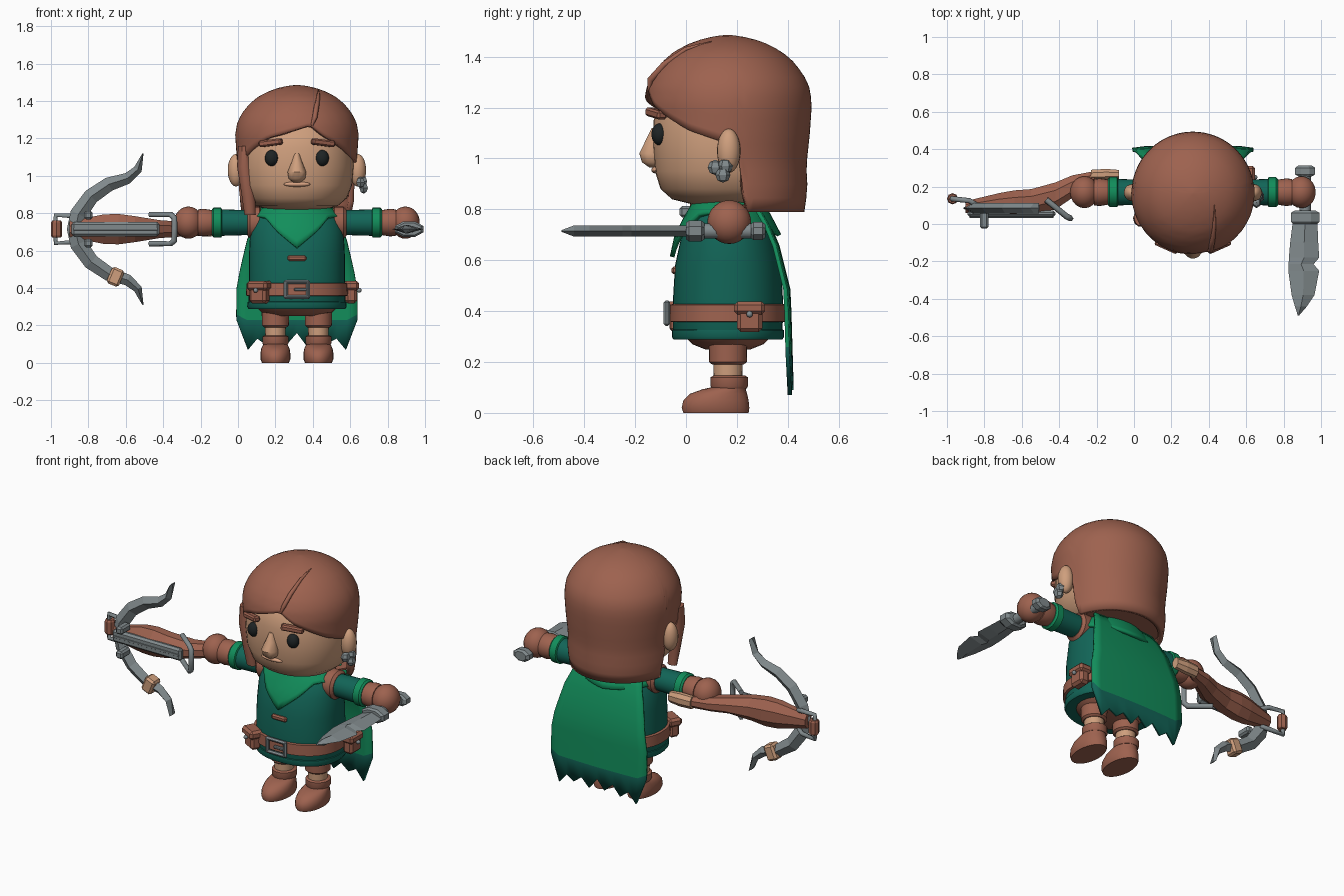
import bpy, bmesh, math
from mathutils import Vector, Euler

if "Cube" in bpy.data.objects:
    bpy.data.objects.remove(bpy.data.objects["Cube"])

CX, CY = 0.315, 0.165   # body axis


def mat(name, rgb):
    m = bpy.data.materials.new(name)
    m.diffuse_color = (*rgb, 1)
    m.use_nodes = True
    m.node_tree.nodes["Principled BSDF"].inputs["Base Color"].default_value = m.diffuse_color
    return m


BROWN = mat("russet brown", (0.34, 0.122, 0.078))
SKIN = mat("skin tan", (0.62, 0.345, 0.205))
LIP = mat("lip", (0.68, 0.36, 0.22))
BRIGHT = mat("bright green", (0.006, 0.27, 0.105))
DARK = mat("dark green", (0.006, 0.13, 0.096))
STEEL = mat("steel grey", (0.22, 0.255, 0.265))
BLACK = mat("eye black", (0.013, 0.017, 0.018))


def finish(name, bm, m, smooth=40):
    bmesh.ops.recalc_face_normals(bm, faces=bm.faces)
    me = bpy.data.meshes.new(name)
    bm.to_mesh(me)
    bm.free()
    ob = bpy.data.objects.new(name, me)
    bpy.context.collection.objects.link(ob)
    me.materials.append(m)
    if smooth:
        bpy.ops.object.select_all(action='DESELECT')
        ob.select_set(True)
        bpy.context.view_layer.objects.active = ob
        bpy.ops.object.shade_smooth_by_angle(angle=math.radians(smooth))
    return ob


def skin_rings(bm, rings, caps=True, closed=True):
    for a, b in zip(rings, rings[1:]):
        n = len(a)
        for i in range(n if closed else n - 1):
            j = (i + 1) % n
            bm.faces.new((a[i], a[j], b[j], b[i]))
    if caps:
        bm.faces.new(rings[0])
        bm.faces.new(rings[-1])


def loft(name, secs, m, axis='z', n=24, power=2.0, turn=0.0, smooth=40):
    """Sections (t, c1, c2, r1, r2) stacked along an axis."""
    bm, rings = bmesh.new(), []
    for t, c1, c2, r1, r2 in secs:
        ring = []
        for i in range(n):
            a = 2 * math.pi * (i + turn) / n
            c, s = math.cos(a), math.sin(a)
            u = c1 + r1 * math.copysign(abs(c) ** (2 / power), c)
            v = c2 + r2 * math.copysign(abs(s) ** (2 / power), s)
            ring.append(bm.verts.new({'z': (u, v, t), 'x': (t, u, v), 'y': (u, t, v)}[axis]))
        rings.append(ring)
    skin_rings(bm, rings)
    return finish(name, bm, m, smooth)


def body(name, secs, m, **k):
    return loft(name, [(z, CX, CY, rx, ry) for z, rx, ry in secs], m, **k)


def ball(name, loc, r, m, seg=20, smooth=40):
    bm = bmesh.new()
    bmesh.ops.create_uvsphere(bm, u_segments=seg, v_segments=seg * 2 // 3, radius=1)
    for v in bm.verts:
        v.co = Vector((v.co.x * r[0], v.co.y * r[1], v.co.z * r[2])) + Vector(loc)
    return finish(name, bm, m, smooth)


def box(name, loc, size, m, rot=(0, 0, 0), bevel=0.008):
    bm = bmesh.new()
    bmesh.ops.create_cube(bm, size=1)
    for v in bm.verts:
        v.co = Vector((v.co.x * size[0], v.co.y * size[1], v.co.z * size[2]))
    bmesh.ops.bevel(bm, geom=bm.edges[:], offset=bevel, segments=1, affect='EDGES')
    e = Euler(rot).to_matrix()
    for v in bm.verts:
        v.co = e @ v.co + Vector(loc)
    return finish(name, bm, m, 0)


def tube(name, pts, r, m):
    cu = bpy.data.curves.new(name, 'CURVE')
    cu.dimensions, cu.bevel_depth, cu.bevel_resolution, cu.use_fill_caps = '3D', r, 1, True
    sp = cu.splines.new('POLY')
    sp.points.add(len(pts) - 1)
    for p, q in zip(sp.points, pts):
        p.co = (*q[:3], 1)
        p.radius = q[3] if len(q) > 3 else 1
    ob = bpy.data.objects.new(name, cu)
    bpy.context.collection.objects.link(ob)
    cu.materials.append(m)
    bpy.ops.object.select_all(action='DESELECT')
    ob.select_set(True)
    bpy.context.view_layer.objects.active = ob
    bpy.ops.object.convert(target='MESH')


def interp(keys, x):
    if x <= keys[0][0]:
        return keys[0][1]
    for (a, p), (b, q) in zip(keys, keys[1:]):
        if x <= b:
            return p + (q - p) * (x - a) / (b - a)
    return keys[-1][1]


# Head and face
body("head", [(.82, .15, .14), (.84, .22, .22), (.88, .267, .265), (.95, .295, .287), (1.05, .305, .295),
              (1.15, .3, .292), (1.25, .27, .265), (1.33, .18, .18)], SKIN, n=40, power=2.2)
loft("nose", [(.965, CX, -.125, .02, .02), (.985, CX, -.132, .044, .042), (1.02, CX, -.135, .05, .05),
              (1.07, CX, -.125, .03, .035), (1.12, CX, -.115, .014, .02)], SKIN, n=14)
ball("mouth", (CX, -.118, .955), (.072, .018, .014), LIP)
for s in (-1, 1):
    ball("eye", (CX + s * .135, -.104, 1.095), (.036, .032, .043), BLACK)
    box("eyebrow", (CX + s * .14, -.118, 1.177), (.13, .04, .034), BROWN, (0, s * .12, s * .42))
    ball("ear", (CX + s * .325, CY + .003, 1.03), (.045, .046, .087), SKIN)
for i, p in enumerate([(.655, .115, .965), (.672, .145, .935), (.668, .155, .97)]):
    ball("earring", p, (.026, .03, .03), STEEL, 6, 0)

# Hair shell: round profile, lower edge varies with the angle from the front
HAIR_R = [(.79, .3), (.88, .313), (.97, .308), (1.1, .322), (1.22, .33), (1.28, .32), (1.33, .297), (1.38, .258),
          (1.42, .212), (1.45, .156), (1.47, .1), (1.482, .045), (1.486, .002)]
EDGE = [(-3.2, .79), (-1.75, .79), (-1.65, 1.05), (-1.3, 1.07), (-1.0, 1.11), (-.8, 1.15), (-.5, 1.2), (.23, 1.27),
        (.5, 1.205), (.77, 1.16), (1.08, 1.11), (1.46, 1.07), (1.68, 1.05), (1.8, .79), (3.2, .79)]
bm, rings, N, ROWS = bmesh.new(), [], 96, 20
for k in range(ROWS + 1):
    ring = []
    for i in range(N):
        a = -math.pi + 2 * math.pi * i / N
        low = interp(EDGE, a)
        z = low + (1.486 - low) * math.sin(k / ROWS * math.pi / 2)
        r = interp(HAIR_R, z)
        ring.append(bm.verts.new((CX + r * math.sin(a), CY - r * math.cos(a), z)))
    rings.append(ring)
skin_rings(bm, rings, caps=False)
bm.faces.new(rings[-1])
hair = finish("hair", bm, BROWN, 40)
sol = hair.modifiers.new("thickness", 'SOLIDIFY')
sol.thickness, sol.offset = .03, -1
body("hair_inside", [(.81, .28, .28), (.82, .28, .28)], BROWN)
bpy.data.objects["hair_inside"].scale = (.9, .55, 1)
bpy.data.objects["hair_inside"].location = (.032, .2, .0)
tube("hair_part", [(.395, -.145, 1.27, .5), (.41, -.14, 1.31, 1), (.42, -.085, 1.37, 1), (.43, .0, 1.43, .7),
                   (.43, .1, 1.46, .2)], .014, BROWN)
loft("side_lock", [(.79, .065, .04, .03, .02), (.9, .055, .03, .036, .03), (1.05, .035, .03, .04, .045),
                   (1.16, .03, .04, .03, .05)], BROWN, n=10)

# Tunic, belt and collar
TORSO = [(.29, .25, .205), (.31, .26, .215), (.45, .256, .216), (.58, .256, .208), (.7, .25, .182),
         (.78, .225, .14), (.83, .16, .11), (.86, .12, .1)]
body("tunic", TORSO, DARK, n=40, power=2.2)
body("hem", [(.288, .258, .214), (.3, .266, .221), (.325, .264, .22), (.33, .25, .21)], DARK, n=40, power=2.2)
body("trousers", [(.25, .12, .09), (.27, .19, .14), (.3, .22, .17)], BROWN)
body("belt", [(.355, .25, .21), (.36, .272, .23), (.425, .27, .228), (.43, .25, .21)], BROWN, n=40, power=2.2)
for s in (-1, 1):
    box("buckle_side", (CX + s * .06, -.075, .392), (.022, .025, .1), STEEL)
    box("buckle_bar", (CX, -.075, .392 + s * .04), (.14, .025, .02), STEEL)
box("buckle_prong", (CX + .02, -.077, .392), (.07, .02, .016), STEEL, bevel=.004)
for x, y, turn in ((.605, .25, math.pi / 2), (.115, -.02, -.5)):
    box("pouch", (x, y, .37), (.1, .065, .105), BROWN, (0, 0, turn), .015)
    box("pouch_flap", (x, y, .412), (.122, .085, .052), BROWN, (0, 0, turn), .014)
    d = Vector((math.sin(turn), -math.cos(turn), 0)) * .043
    ball("pouch_stud", (x + d.x, y + d.y, .388), (.013, .013, .013), STEEL, 8)
box("chest_toggle", (CX, -.045, .56), (.1, .025, .03), BROWN)

COLLAR = [(-3.2, .7), (-1.6, .74), (-1.1, .79), (-.75, .78), (0, .615), (.75, .78), (1.1, .79), (1.6, .74), (3.2, .7)]
bm, rings = bmesh.new(), []
RX, RY = [(z, x) for z, x, y in TORSO], [(z, y) for z, x, y in TORSO]
for k in range(7):
    ring = []
    for i in range(48):
        a = -math.pi + 2 * math.pi * i / 48
        low = interp(COLLAR, a)
        z = low + (.86 - low) * k / 6
        ring.append(bm.verts.new((CX + (interp(RX, z) + .022) * math.sin(a), CY - (interp(RY, z) + .028) * math.cos(a), z)))
    rings.append(ring)
skin_rings(bm, rings, caps=False)
finish("collar", bm, BRIGHT).modifiers.new("thickness", 'SOLIDIFY').thickness = .018

# Cape with a ragged, darker bottom band
bm, rings = bmesh.new(), []
RAG = [.23, .07, .13, .09, .15, .1, .16, .09, .14, .1, .13, .07, .23]
CAPE_Y = [(.08, .412), (.48, .4), (.7, .345), (.83, .27)]
CAPE_W = [(.08, .315), (.25, .325), (.42, .322), (.65, .27), (.83, .2)]
for k in range(9):
    ring = []
    for i, low in enumerate(RAG):
        u = i / 6 - 1
        z = low if k == 0 else .23 + .6 * (k - 1) / 7 + (.03 if k == 1 and abs(u) > .9 else 0)
        ring.append(bm.verts.new((CX + u * interp(CAPE_W, z), interp(CAPE_Y, z) + .012 * (1 - u * u), z)))
    rings.append(ring)
skin_rings(bm, rings, caps=False, closed=False)
cape = finish("cape", bm, BRIGHT)
cape.data.materials.append(DARK)
for p in cape.data.polygons:
    p.material_index = int(p.index < len(RAG) - 1)
cape.modifiers.new("thickness", 'SOLIDIFY').thickness = .016

# Arms and legs, mirrored about the body axis
for s in (-1, 1):
    def arm(name, secs, m):
        loft(name, [(CX + s * d, .17, .75, r, r) for d, r in secs], m, 'x')
    arm("shoulder_pad", [(.19, .07), (.2, .085), (.25, .085), (.265, .07)], BROWN)
    arm("sleeve", [(.2, .065), (.38, .07), (.42, .072)], DARK)
    arm("sleeve_cuff", [(.4, .07), (.405, .08), (.445, .08), (.455, .07)], BRIGHT)
    arm("glove_cuff", [(.44, .062), (.46, .068), (.5, .074), (.53, .07)], BROWN)
    ball("fist", (CX + s * .58, .17, .75), (.077, .086, .086), BROWN)
    x = CX + s * .115

    def leg(name, secs, m):
        loft(name, [(z, x, cy, rx, ry) for z, cy, rx, ry in secs], m)
    leg("trouser_leg", [(.19, .165, .06, .062), (.2, .165, .072, .074), (.3, .165, .074, .076)], BROWN)
    leg("knee", [(.13, .165, .054, .056), (.21, .165, .056, .058)], SKIN)
    leg("boot", [(0, .118, .072, .128), (.02, .116, .08, .133), (.05, .118, .08, .128), (.075, .128, .076, .112),
                 (.093, .15, .068, .085), (.1, .168, .062, .07)], BROWN)
    leg("boot_cuff", [(.095, .17, .064, .068), (.105, .17, .07, .073), (.14, .17, .07, .073), (.147, .17, .06, .062)], BROWN)

# Dagger in the hand on the +x side
DX, DZ = .915, .715
edge = [(.02, .85, .98), (-.1, .835, .985), (-.18, .828, .99), (-.215, .827, .96), (-.25, .825, .99),
        (-.38, .843, .965), (-.44, .86, .925), (-.49, .876, .882)]
loft("dagger_blade", [(y, (a + b) / 2, DZ, (b - a) / 2, .022 if y > -.45 else .003) for y, a, b in edge],
     STEEL, 'y', 4, smooth=0)
loft("dagger_guard", [(.0, DX, DZ, .07, .035), (.012, DX, DZ, .082, .045), (.06, DX, DZ, .082, .045),
                      (.072, DX, DZ, .06, .035)], STEEL, 'y', 8, turn=.5, smooth=0)
loft("dagger_grip", [(.06, DX, DZ, .03, .03), (.27, DX, DZ, .03, .03)], STEEL, 'y', 10)
loft("dagger_pommel", [(.255, DX, DZ, .04, .03), (.265, DX, DZ, .058, .038), (.3, DX, DZ, .058, .038),
                       (.312, DX, DZ, .04, .028)], STEEL, 'y', 8, turn=.5, smooth=0)

# Crossbow in the hand on the -x side
BZ = .715
loft("crossbow_stock", [(x, cy, BZ, hy, hz) for x, cy, hy, hz in
                        [(-.9, .09, .035, .045), (-.72, .11, .06, .085), (-.64, .115, .07, .088), (-.55, .12, .072, .075),
                         (-.42, .15, .078, .052), (-.33, .2, .065, .045), (-.21, .255, .03, .035)]],
     BROWN, 'x', 8, turn=.5, smooth=0)
loft("stock_wrap", [(-.23, .262, BZ, .03, .04), (-.15, .265, BZ, .032, .042), (-.08, .265, BZ, .026, .035)],
     SKIN, 'x', 8, turn=.5, smooth=0)
box("bolt_rail", (-.655, .055, BZ), (.47, .035, .076), STEEL, bevel=.012)
box("rail_groove", (-.655, .036, BZ), (.45, .006, .012), STEEL, bevel=.001)
PATH = [(-.87, 0, .045), (-.853, .08, .045), (-.785, .175, .042), (-.69, .24, .038), (-.59, .272, .03),
        (-.535, .32, .023), (-.508, .405, .003)]
for s in (-1, 1):
    bm, rings = bmesh.new(), []
    for i, (x, dz, w) in enumerate(PATH):
        p, q = PATH[max(i - 1, 0)], PATH[min(i + 1, len(PATH) - 1)]
        t = Vector((q[0] - p[0], 0, q[1] - p[1])).normalized() if i else Vector((0, 0, 1))
        nrm, c = Vector((t.z, 0, -t.x)), Vector((x, .085, dz))
        ring = [c + nrm * w, c + Vector((0, .028, 0)), c - nrm * w, c - Vector((0, .028, 0))]
        rings.append([bm.verts.new((v.x, v.y, BZ + s * v.z)) for v in ring])
    skin_rings(bm, rings)
    finish("bow_limb", bm, STEEL, 0)
    box("limb_lug", (-.8, .02, BZ + s * .075), (.045, .09, .045), STEEL, bevel=.01)
    tube("stirrup_bar", [(-.84, .1, BZ + s * .055), (-.88, .125, BZ + s * .07), (-.975, .135, BZ + s * .075),
                         (-.975, .135, BZ + s * .02)], .014, STEEL)
    tube("cocking_bar", [(-.47, .13, BZ + s * .078), (-.36, .04, BZ + s * .078), (-.34, .03, BZ + s * .06),
                         (-.34, .03, BZ)], .016, STEEL)
box("limb_wrap", (-.655, .085, .46), (.07, .075, .095), SKIN, (0, .4, 0), .012)
loft("stirrup_grip", [(.67, -.97, .135, .024, .024), (.68, -.97, .135, .03, .03), (.75, -.97, .135, .03, .03),
                      (.76, -.97, .135, .024, .024)], BROWN, 'z', 8, smooth=0)
